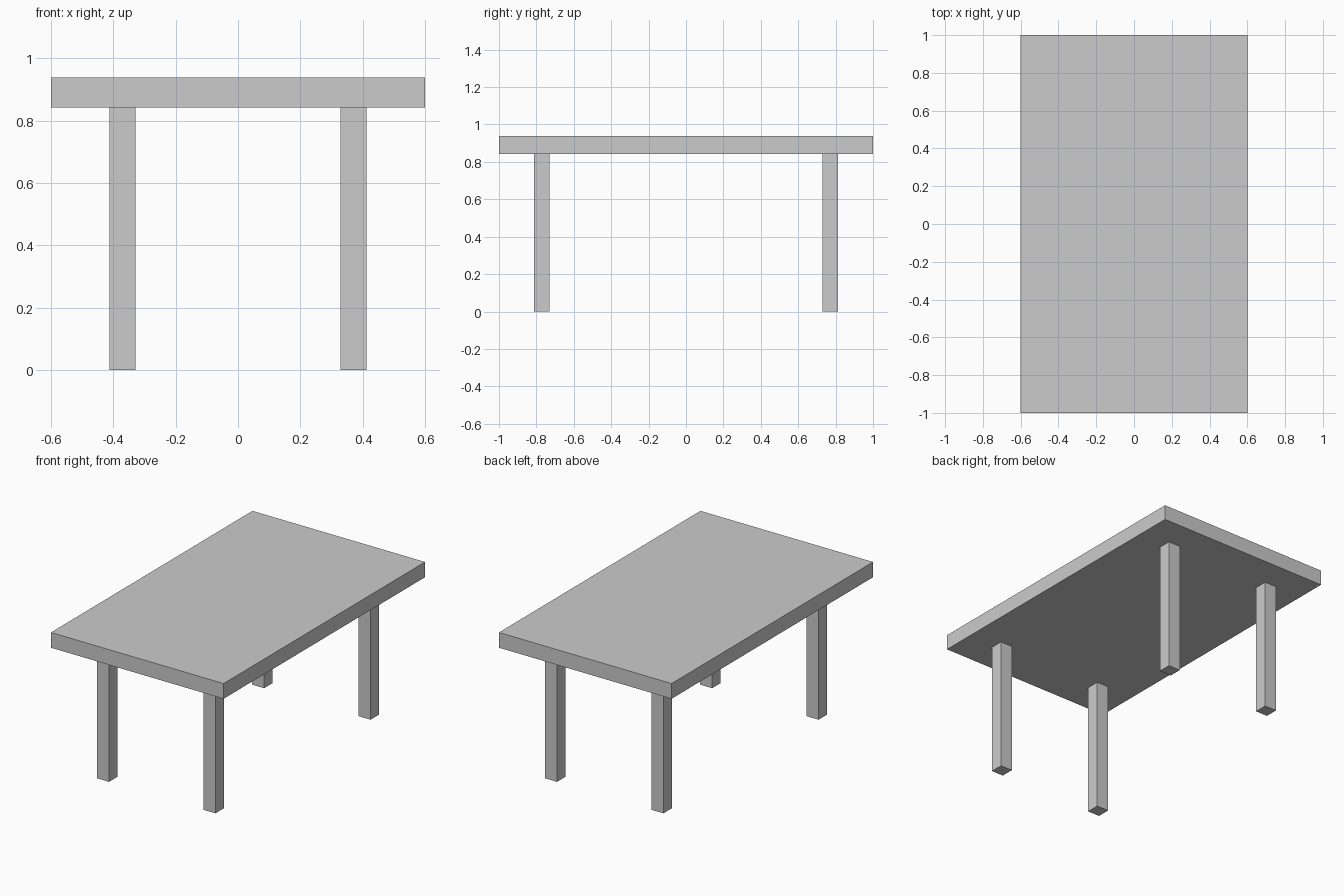
import bpy

if "Cube" in bpy.data.objects:
    bpy.data.objects.remove(bpy.data.objects["Cube"])

TOP_Z, UNDER_Z = 0.938, 0.842   # upper and lower faces of the tabletop
LEG = 0.083                     # square leg thickness


def box(name, centre, size):
    bpy.ops.mesh.primitive_cube_add(size=1, location=centre)
    obj = bpy.context.object
    obj.name = name
    obj.scale = size
    bpy.ops.object.transform_apply(location=False, rotation=False, scale=True)
    return obj


# Tabletop slab
box("tabletop", (0, 0, (TOP_Z + UNDER_Z) / 2), (1.2, 2.0, TOP_Z - UNDER_Z))

# Four square legs, inset from the corners
for y_name, sy in (("front", -1), ("back", 1)):
    for x_name, sx in (("left", -1), ("right", 1)):
        box(f"{y_name}_{x_name}_leg", (sx * 0.37, sy * 0.77, UNDER_Z / 2), (LEG, LEG, UNDER_Z))
